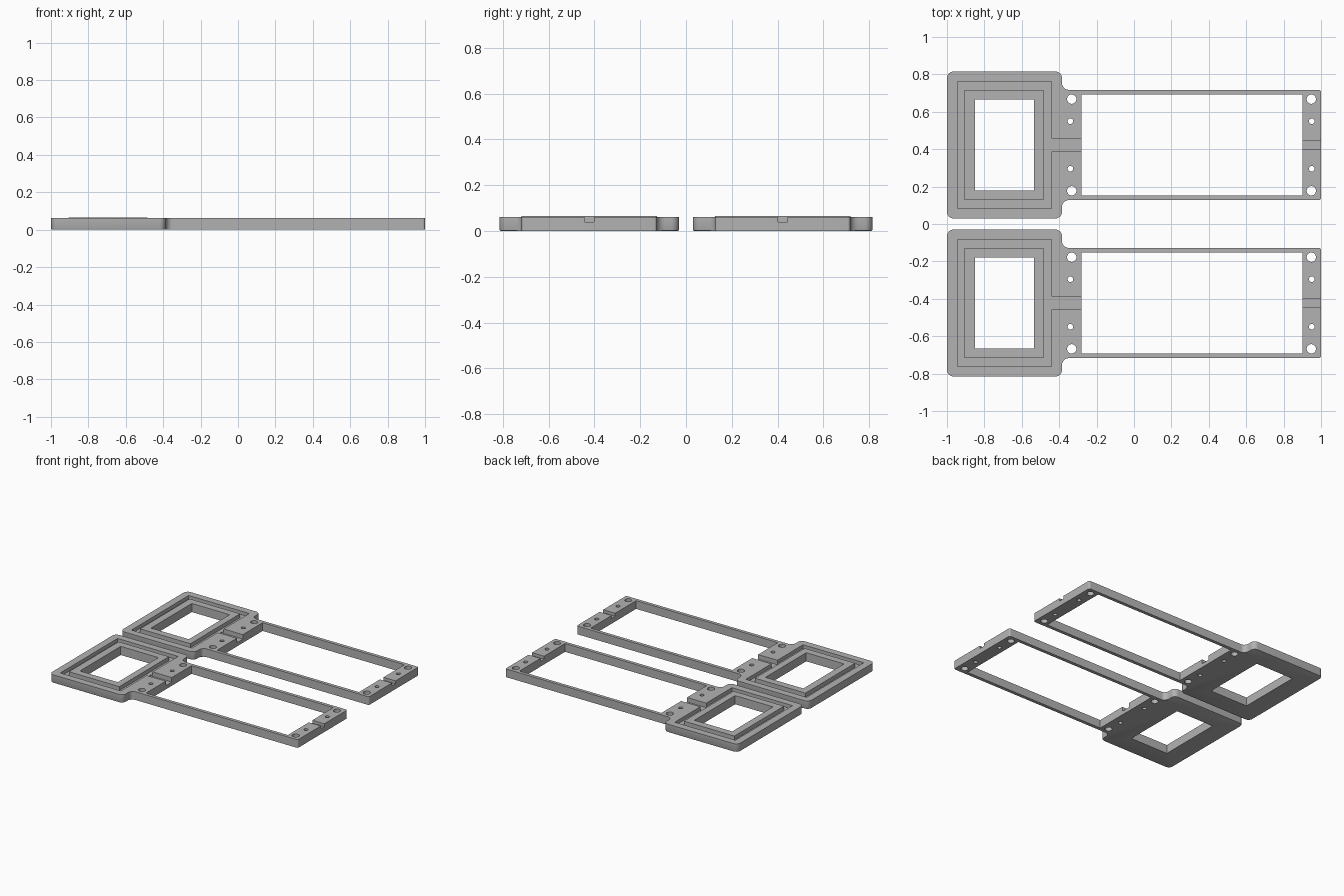
import bpy, bmesh, math
from mathutils import Vector

if "Cube" in bpy.data.objects:
    bpy.data.objects.remove(bpy.data.objects["Cube"])

grey = bpy.data.materials.new("mid grey")
grey.use_nodes = True
GREY = (0.45, 0.45, 0.45, 1)
grey.diffuse_color = GREY
grey.node_tree.nodes["Principled BSDF"].inputs["Base Color"].default_value = GREY

TOP = 0.062      # height of the frame
FLOOR = 0.035    # floor of the groove
CENTRE = 0.4225  # distance of each frame from the middle


def rounded(corners, steps=8):
    """Replace every (x, y, radius) corner by a tangent arc; right angles only."""
    points = []
    for i, (x, y, r) in enumerate(corners):
        p = Vector((x, y))
        if r == 0:
            points.append(p)
            continue
        a = (Vector(corners[i - 1][:2]) - p).normalized() * r
        b = (Vector(corners[(i + 1) % len(corners)][:2]) - p).normalized() * r
        for k in range(steps + 1):
            t = k / steps * math.pi / 2
            points.append(p + a * (1 - math.sin(t)) + b * (1 - math.cos(t)))
    return points


def prism(name, points, z0, z1, y=0, bevel_limit=None):
    """Extrude an outline; round the bottom rim where x is below bevel_limit."""
    bm = bmesh.new()
    base = bm.faces.new([bm.verts.new((p[0], p[1] + y, z0)) for p in points])
    rim = list(base.edges)
    top = bmesh.ops.extrude_face_region(bm, geom=[base], use_keep_orig=True)
    moved = [v for v in top["geom"] if isinstance(v, bmesh.types.BMVert)]
    bmesh.ops.translate(bm, vec=(0, 0, z1 - z0), verts=moved)
    bmesh.ops.recalc_face_normals(bm, faces=bm.faces)
    if bevel_limit is not None:
        edges = [e for e in rim if all(v.co.x < bevel_limit for v in e.verts)]
        bmesh.ops.bevel(bm, geom=edges, offset=0.007, segments=2,
                        profile=0.5, affect='EDGES')
    mesh = bpy.data.meshes.new(name)
    bm.to_mesh(mesh)
    bm.free()
    mesh.materials.append(grey)
    ob = bpy.data.objects.new(name, mesh)
    bpy.context.collection.objects.link(ob)
    return ob


def rect(x0, x1, half):
    return [(x0, -half), (x1, -half), (x1, half), (x0, half)]


def circle(x, y, r, n=24):
    return [(x + r * math.cos(math.tau * k / n), y + r * math.sin(math.tau * k / n))
            for k in range(n)]


def cut(target, points, z0, z1, y):
    """Subtract a prism from the target, then discard the cutter."""
    cutter = prism("cutter", points, z0, z1, y)
    cutter.hide_render = True
    mod = target.modifiers.new("cut", 'BOOLEAN')
    mod.operation = 'DIFFERENCE'
    mod.solver = 'EXACT'
    mod.object = cutter
    bpy.context.view_layer.objects.active = target
    bpy.ops.object.modifier_apply(modifier=mod.name)
    bpy.data.objects.remove(cutter)


def smooth(ob):
    bpy.ops.object.select_all(action='DESELECT')
    ob.select_set(True)
    bpy.context.view_layer.objects.active = ob
    bpy.ops.object.shade_smooth_by_angle(angle=math.radians(30))


# Half outline of a frame: wide head plate, fillet, narrow arm
half = [(1, 0.295, 0.012), (-0.385, 0.295, 0.035), (-0.385, 0.3925, 0.035),
        (-1, 0.3925, 0.035)]
outline = rounded(half + [(x, -y, r) for x, y, r in reversed(half)])
window = rect(-0.85, -0.535, 0.2425)

for side, y in (("back", CENTRE), ("front", -CENTRE)):
    frame = prism(side + "_frame", outline, 0, TOP, y, bevel_limit=-0.375)

    # Openings through the head plate and the arm
    cut(frame, window, -0.1, 0.2, y)
    cut(frame, rect(-0.28, 0.9, 0.27), -0.1, 0.2, y)

    # Recess around the window, cable slot beside it, slot in the end bar
    cut(frame, rect(-0.945, -0.44, 0.34), FLOOR, 0.2, y)
    cut(frame, rect(-0.455, -0.25, 0.035), 0.028, 0.2, y)
    cut(frame, rect(0.85, 1.1, 0.021), 0.04, 0.2, y)

    # Screw holes in both cross bars
    for s in (-1, 1):
        for x_big, x_small in ((-0.333, -0.34), (0.948, 0.95)):
            cut(frame, circle(x_big, s * 0.245, 0.025), -0.1, 0.2, y)
            cut(frame, circle(x_small, s * 0.127, 0.015), -0.1, 0.2, y)
    smooth(frame)

    # Raised lip between the groove and the window
    lip = prism(side + "_window_lip", rect(-0.905, -0.485, 0.295), FLOOR, 0.065, y)
    cut(lip, window, -0.1, 0.2, y)
